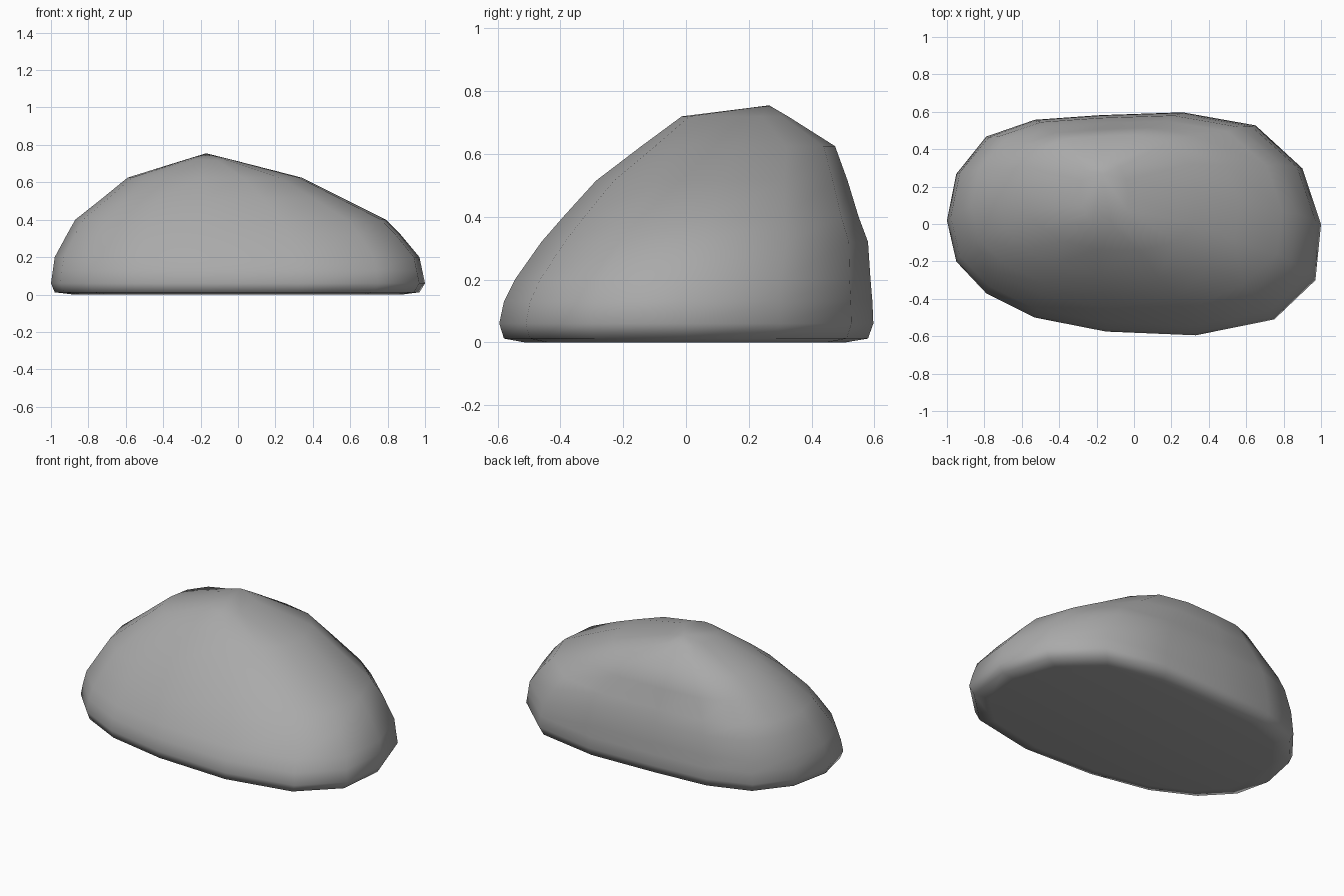
import bpy, bmesh

if "Cube" in bpy.data.objects:
    bpy.data.objects.remove(bpy.data.objects["Cube"])

# Plan outline of the boulder, seen from above
outline = [(-1, .02), (-.95, -.2), (-.79, -.37), (-.53, -.5), (-.15, -.575),
           (.33, -.595), (.75, -.51), (.97, -.3), (1, 0), (.9, .3), (.65, .53),
           (.26, .6), (-.18, .585), (-.53, .56), (-.79, .47), (-.95, .27)]

# Level rings: height, left, right, front, back
levels = [(0, -.88, .88, -.52, .51),
          (.012, -.98, .97, -.585, .58),
          (.06, -1, 1, -.6, .597),
          (.13, -.99, .985, -.585, .594),
          (.2, -.98, .97, -.55, .588),
          (.32, -.915, .87, -.465, .58),
          (.4, -.87, .79, -.395, .55),
          (.515, -.725, .56, -.29, .515),
          (.625, -.59, .34, -.145, .475),
          (.72, -.285, -.03, -.015, .325)]
peak = (-.17, .265, .755)

# Boulder: skin the rings, flat underside, pointed crown
bm = bmesh.new()
rings = []
for z, left, right, front, back in levels:
    rings.append([bm.verts.new(((left + right) / 2 + x * (right - left) / 2,
                                (front + back) / 2 + y / .6 * (back - front) / 2, z))
                  for x, y in outline])
n = len(outline)
for low, high in zip(rings, rings[1:]):
    for i in range(n):
        j = (i + 1) % n
        bm.faces.new((low[i], low[j], high[j], high[i]))
bm.faces.new(rings[0][::-1])
top = bm.verts.new(peak)
for i in range(n):
    bm.faces.new((rings[-1][i], rings[-1][(i + 1) % n], top))
bmesh.ops.recalc_face_normals(bm, faces=bm.faces)
for f in bm.faces:
    f.smooth = True

mesh = bpy.data.meshes.new("boulder")
bm.to_mesh(mesh)
bm.free()
boulder = bpy.data.objects.new("boulder", mesh)
bpy.context.collection.objects.link(boulder)

# Dark grey stone
stone = bpy.data.materials.new("stone")
stone.diffuse_color = (.4, .4, .4, 1)
stone.use_nodes = True
stone.node_tree.nodes["Principled BSDF"].inputs["Base Color"].default_value = stone.diffuse_color
mesh.materials.append(stone)
